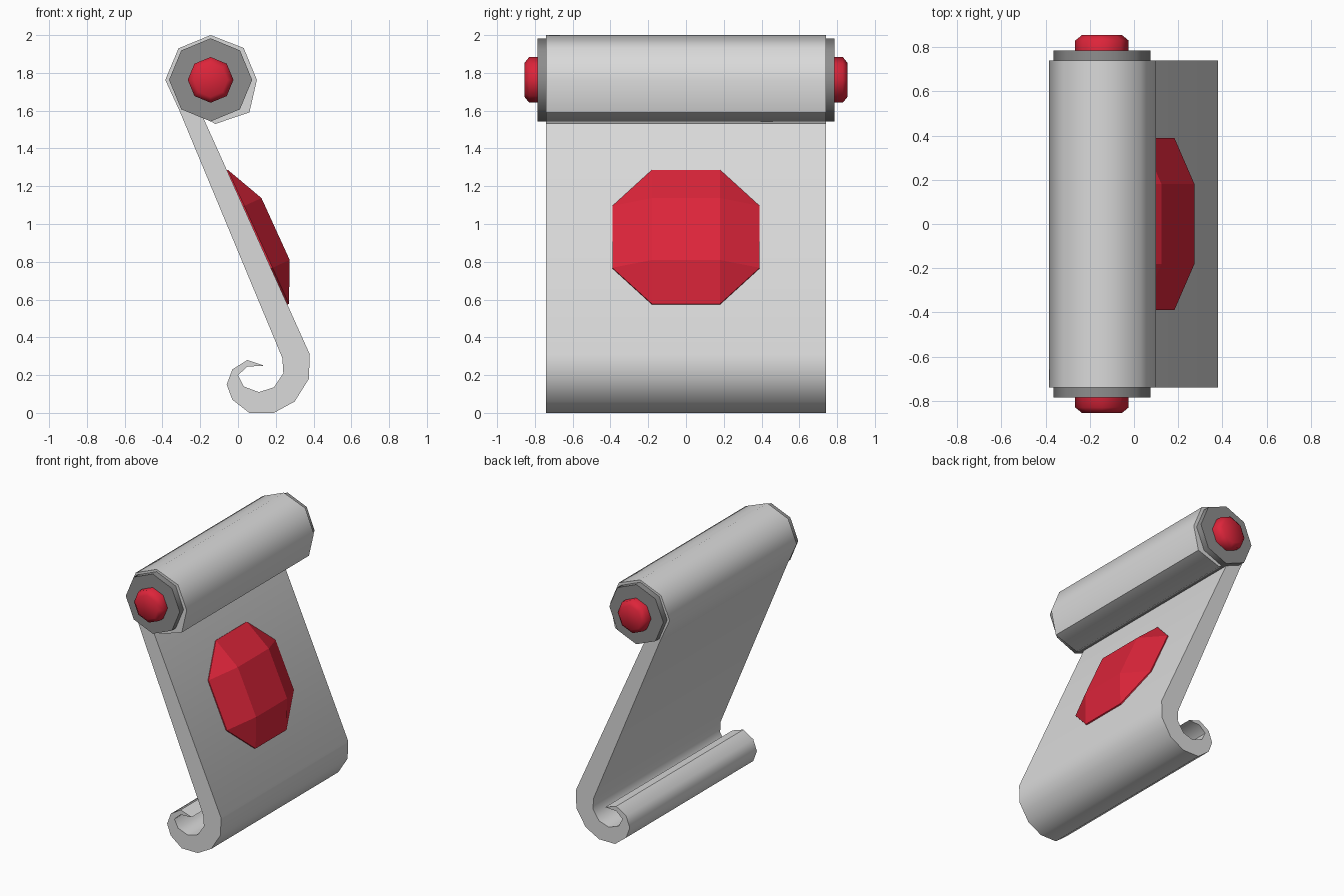
import bpy, bmesh, math
from mathutils import Vector

if "Cube" in bpy.data.objects:
    bpy.data.objects.remove(bpy.data.objects["Cube"])


def material(name, color):
    m = bpy.data.materials.new(name)
    m.diffuse_color = (*color, 1)
    m.use_nodes = True
    m.node_tree.nodes["Principled BSDF"].inputs["Base Color"].default_value = m.diffuse_color
    return m


PAPER = material("white paper", (0.70, 0.70, 0.70))
GREY = material("grey rod", (0.27, 0.27, 0.27))
RED = material("red gem", (0.72, 0.018, 0.042))
CX, CZ = -0.145, 1.763  # axis of the upper roll


def finish(name, bm, mat, smooth_angle=None):
    bmesh.ops.recalc_face_normals(bm, faces=bm.faces)
    me = bpy.data.meshes.new(name)
    bm.to_mesh(me)
    bm.free()
    ob = bpy.data.objects.new(name, me)
    bpy.context.collection.objects.link(ob)
    me.materials.append(mat)
    if smooth_angle:
        bpy.ops.object.select_all(action='DESELECT')
        ob.select_set(True)
        bpy.context.view_layer.objects.active = ob
        bpy.ops.object.shade_smooth_by_angle(angle=math.radians(smooth_angle))
    return ob


def lathe_y(name, profile, mat, angle=None):
    """Eight-sided solid along y from (y, radius) pairs."""
    bm = bmesh.new()
    rings = [[bm.verts.new((CX + r * math.cos(i * math.pi / 4), y,
                            CZ + r * math.sin(i * math.pi / 4)))
              for i in range(8)] for y, r in profile]
    for a, b in zip(rings, rings[1:]):
        for i in range(8):
            j = (i + 1) % 8
            bm.faces.new((a[i], a[j], b[j], b[i]))
    bm.faces.new(rings[0])
    bm.faces.new(rings[-1])
    return finish(name, bm, mat, angle)


# Paper: upper roll, slanted sheet and lower curl as one extruded profile
profile = [
    (-0.31, 1.60), (-0.385, 1.763), (-0.315, 1.93), (-0.145, 2.0),
    (0.03, 1.932), (0.10, 1.763), (0.06, 1.59), (-0.12, 1.53), (-0.185, 1.565),
    (0.38, 0.31), (0.375, 0.18), (0.30, 0.06), (0.19, 0.0), (0.06, 0.0),
    (-0.03, 0.07), (-0.06, 0.15), (-0.03, 0.23), (0.05, 0.28), (0.14, 0.25),
    (0.05, 0.245), (0.0, 0.20), (0.03, 0.14), (0.11, 0.11), (0.19, 0.135),
    (0.24, 0.21), (0.235, 0.29),
]
bm = bmesh.new()
face = bm.faces.new([bm.verts.new((x, -0.74, z)) for x, z in profile])
ext = bmesh.ops.extrude_face_region(bm, geom=[face])
bmesh.ops.translate(bm, vec=(0, 1.48, 0),
                    verts=[v for v in ext["geom"] if isinstance(v, bmesh.types.BMVert)])
finish("paper_sheet", bm, PAPER, 50)

# Rod through the upper roll, with a red knob on each end
lathe_y("rod", [(-0.785, 0.22), (0.785, 0.22)], GREY, 50)
for side, name in ((-1, "front_knob"), (1, "back_knob")):
    lathe_y(name, [(side * 0.77, 0.121), (side * 0.83, 0.121), (side * 0.855, 0.09)],
            RED, 50)

# Faceted gem on the sheet: a square table with a stretched octagonal girdle
U = Vector((0.415, 0, -0.91)).normalized()
V = Vector((0, 1, 0))
N = Vector((0.91, 0, 0.415)).normalized()
C = Vector((0.108, 0, 0.932))
bm = bmesh.new()
A, B = 0.18, 0.39


def ring(points, h):
    return [bm.verts.new(C + U * u + V * v + N * h) for u, v in points]


octagon = [(B, -A), (B, A), (A, B), (-A, B), (-B, A), (-B, -A), (-A, -B), (A, -B)]
base = ring(octagon, -0.03)
girdle = ring(octagon, 0.0)
table = ring([(A, -A), (A, A), (-A, A), (-A, -A)], 0.1)
bm.faces.new(base)
bm.faces.new(table)
for i in range(8):
    j = (i + 1) % 8
    bm.faces.new((base[i], base[j], girdle[j], girdle[i]))
for k in range(4):
    n = (k + 1) % 4
    bm.faces.new((girdle[2 * k], girdle[2 * k + 1], table[n], table[k]))
    bm.faces.new((girdle[2 * k + 1], girdle[(2 * k + 2) % 8], table[n]))
finish("gem", bm, RED)
